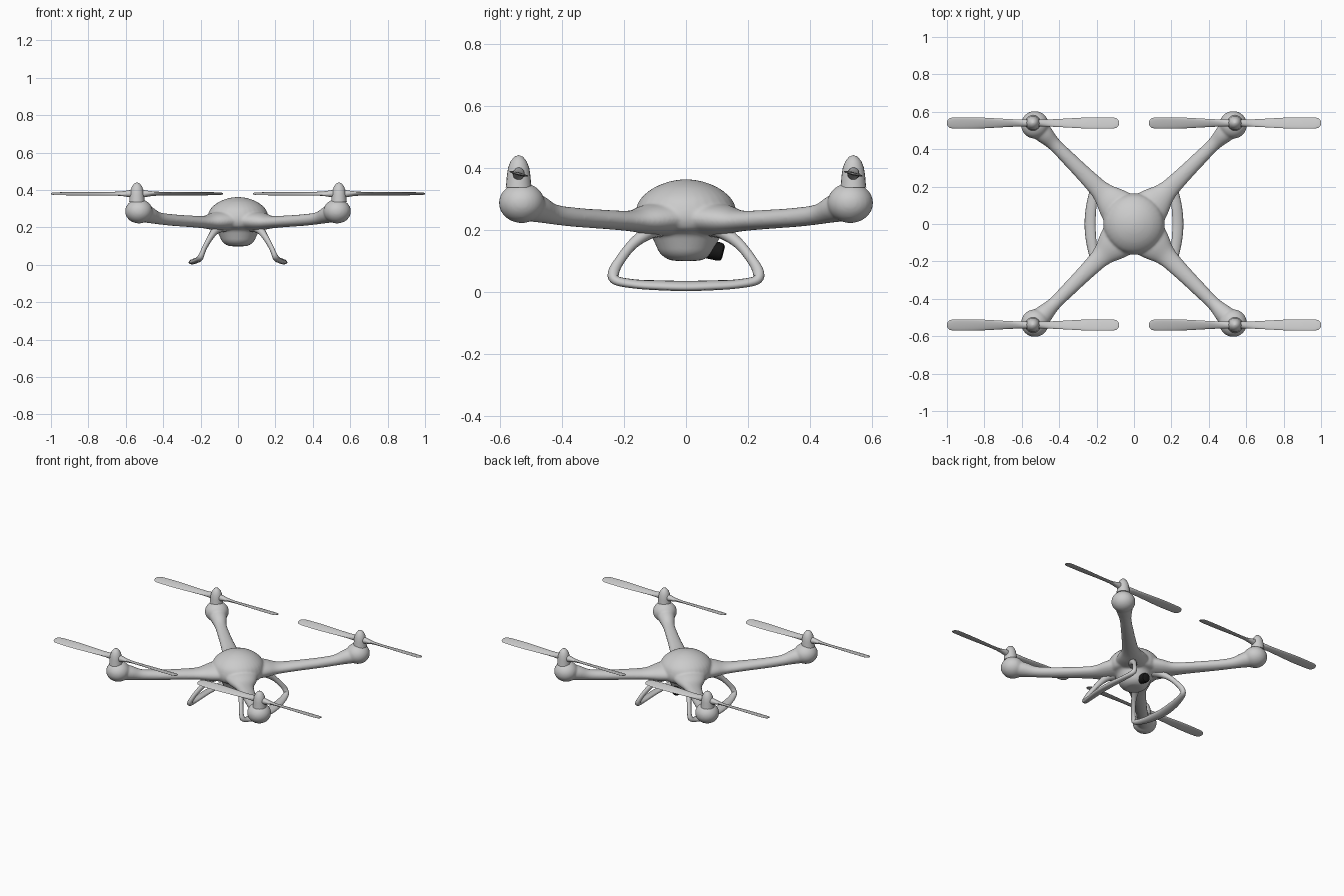
import bpy, bmesh, math
from mathutils import Vector, Matrix

if "Cube" in bpy.data.objects:
    bpy.data.objects.remove(bpy.data.objects["Cube"])


def catmull(rows, n):
    """Smoothly resample rows of numbers."""
    out = []
    for i in range(len(rows) - 1):
        a, b = rows[max(i - 1, 0)], rows[i]
        c, d = rows[i + 1], rows[min(i + 2, len(rows) - 1)]
        for k in range(n):
            t = k / n
            out.append([0.5 * (2 * q + (r - p) * t + (2 * p - 5 * q + 4 * r - s) * t * t
                               + (3 * q - p - 3 * r + s) * t ** 3)
                        for p, q, r, s in zip(a, b, c, d)])
    out.append(list(rows[-1]))
    return out


def tube(bm, rows, side, sides=16, n=5):
    """Loft ellipses along rows of (x, y, z, half width, half height, twist in degrees)."""
    pts = catmull(rows, n) if n > 1 else rows
    side = Vector(side)
    rings = []
    for i, p in enumerate(pts):
        c = Vector(p[:3])
        t = (Vector(pts[min(i + 1, len(pts) - 1)][:3]) - Vector(pts[max(i - 1, 0)][:3])).normalized()
        s = (side - t * side.dot(t)).normalized()
        s = Matrix.Rotation(math.radians(p[5]), 3, t) @ s
        u = t.cross(s)
        rings.append([bm.verts.new(c + s * p[3] * math.cos(a) + u * p[4] * math.sin(a))
                      for a in (2 * math.pi * k / sides for k in range(sides))])
    for r0, r1 in zip(rings, rings[1:]):
        for k in range(sides):
            j = (k + 1) % sides
            bm.faces.new((r0[k], r0[j], r1[j], r1[k]))
    bm.faces.new(rings[0])
    bm.faces.new(rings[-1])


def lathe(bm, profile, cx=0, cy=0, sides=32):
    """Revolve an (r, z) profile around a vertical axis."""
    tube(bm, [(cx, cy, z, max(r, 0.001), max(r, 0.001), 0) for r, z in profile], (1, 0, 0), sides, 1)


def make(name, bm, angle=40):
    bmesh.ops.recalc_face_normals(bm, faces=bm.faces)
    me = bpy.data.meshes.new(name)
    bm.to_mesh(me)
    bm.free()
    ob = bpy.data.objects.new(name, me)
    bpy.context.collection.objects.link(ob)
    bpy.ops.object.select_all(action='DESELECT')
    ob.select_set(True)
    bpy.context.view_layer.objects.active = ob
    bpy.ops.object.shade_smooth_by_angle(angle=math.radians(angle))
    return ob


QUADS = [(sx, sy) for sx in (-1, 1) for sy in (-1, 1)]

# Airframe: domed body, four arms and motor pods fused into one smooth shell
bm = bmesh.new()
lathe(bm, catmull([(0, .099), (.05, .101), (.083, .122), (.1, .155), (.117, .187), (.15, .202),
                   (.165, .235), (.16, .272), (.142, .305), (.102, .336), (.05, .356), (0, .363)], 3))
for sx, sy in QUADS:
    arm = [(.05, .24, .12, .06), (.12, .232, .088, .048), (.175, .228, .056, .034), (.25, .232, .045, .031),
           (.36, .24, .038, .031), (.43, .25, .037, .033), (.48, .268, .05, .045), (.53, .282, .06, .052)]
    tube(bm, [(sx * d, sy * d, z, w, h, 0) for d, z, w, h in arm], (-sy, sx, 0), 24)
    bmesh.ops.create_uvsphere(bm, u_segments=32, v_segments=16, radius=1,
                              matrix=Matrix.Translation((sx * .53, sy * .53, .286))
                              @ Matrix.Diagonal((.074, .074, .065, 1)))
frame = make("airframe", bm)
rem = frame.modifiers.new("fuse", 'REMESH')
rem.mode = 'VOXEL'
rem.voxel_size = 0.006
rem.use_smooth_shade = True
smo = frame.modifiers.new("blend", 'SMOOTH')
smo.factor = 0.5
smo.iterations = 8

# Landing gear: one closed loop on each side
half = [(.075, .085, .215, .045, .04), (.115, .125, .19, .026, .024), (.145, .175, .15, .016, .017),
        (.175, .215, .098, .013, .016), (.192, .234, .06, .014, .018), (.203, .226, .036, .018, .015),
        (.218, .16, .024, .024, .014), (.23, .08, .02, .029, .015)]
for sx, name in ((-1, "landing_gear_left"), (1, "landing_gear_right")):
    bm = bmesh.new()
    path = half + [(.235, 0, .018, .03, .015)] + [(x, -y, z, w, h) for x, y, z, w, h in reversed(half)]
    tube(bm, [(sx * x, y, z, w, h, 0) for x, y, z, w, h in path], (1, 0, -.25 * sx), 12)
    make(name, bm, 60)

# Propellers: bullet hub with two twisted blades
blade = [(.02, .018, .022, 8), (.05, .02, .017, 16), (.1, .021, .009, 20), (.18, .025, .006, 18),
         (.3, .031, .005, 15), (.4, .031, .004, 13), (.44, .028, .004, 12), (.455, .018, .003, 12),
         (.46, .006, .002, 12)]
for sx, sy in QUADS:
    cx, cy = sx * .54, sy * .54
    bm = bmesh.new()
    lathe(bm, [(.042, .335), (.04, .35), (.038, .375), (.034, .4), (.026, .42), (.014, .435), (0, .44)], cx, cy, 20)
    rows = [(-d, w, h, a) for d, w, h, a in reversed(blade)] + [(d, w, h, -a) for d, w, h, a in blade]
    tube(bm, [(cx + d, cy, .38, w, h, a) for d, w, h, a in rows], (0, 1, 0), 16, 4)
    make("propeller_%s_%s" % ("front" if sy < 0 else "back", "left" if sx < 0 else "right"), bm)

# Camera lens, tilted slightly down
bm = bmesh.new()
tube(bm, [(0, .055, .14, .03, .03, 0), (0, .107, .129, .03, .03, 0), (0, .117, .127, .027, .027, 0),
          (0, .121, .126, .018, .018, 0)], (1, 0, 0), 20, 1)
lens = make("camera_lens", bm, 30)
black = bpy.data.materials.new("black")
black.diffuse_color = (.01, .01, .01, 1)
black.use_nodes = True
black.node_tree.nodes["Principled BSDF"].inputs["Base Color"].default_value = black.diffuse_color
lens.data.materials.append(black)
